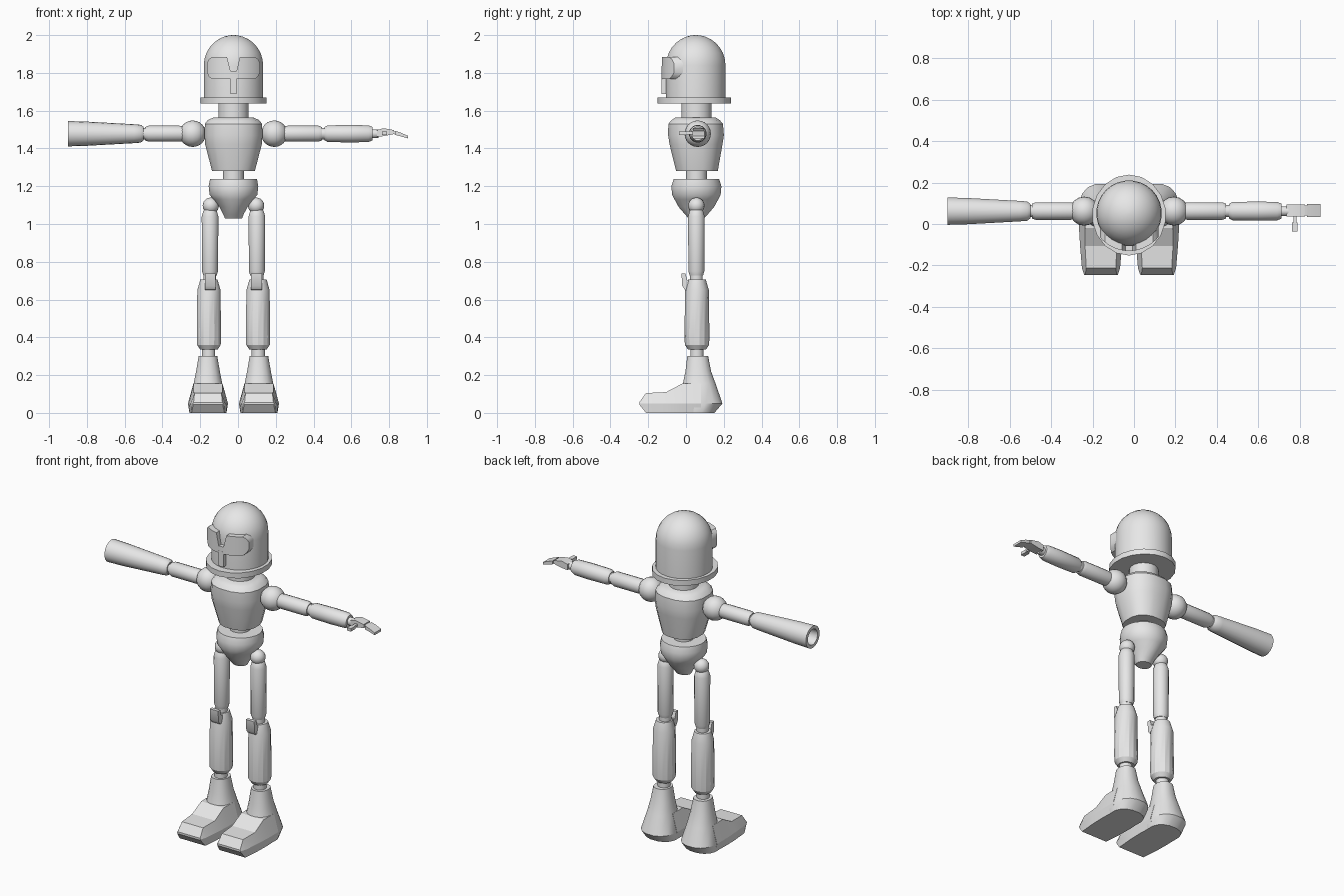
import bpy, bmesh, math

CX, CY = -0.024, 0.055      # body axis
ARM_Z = 1.478

grey = bpy.data.materials.new("plain_grey")
grey.diffuse_color = (0.8, 0.8, 0.8, 1)


def finish(name, bm, angle=32):
    bmesh.ops.recalc_face_normals(bm, faces=bm.faces)
    me = bpy.data.meshes.new(name)
    bm.to_mesh(me)
    bm.free()
    me.materials.append(grey)
    me.shade_smooth()
    me.set_sharp_from_angle(angle=math.radians(angle))
    ob = bpy.data.objects.new(name, me)
    bpy.context.collection.objects.link(ob)
    return ob


def skin(name, rings, angle=32):
    """Join closed rings of points and cap both ends."""
    bm = bmesh.new()
    vs = [[bm.verts.new(p) for p in r] for r in rings]
    n = len(rings[0])
    for a, b in zip(vs, vs[1:]):
        for i in range(n):
            j = (i + 1) % n
            bm.faces.new((a[i], a[j], b[j], b[i]))
    bm.faces.new(vs[0])
    bm.faces.new(vs[-1])
    return finish(name, bm, angle)


def loft(name, secs, c, axis="z", n=16, power=2.0, angle=32):
    """secs: (t, ru[, rv[, offset_v]]) elliptical sections along an axis."""
    rings = []
    for s in secs:
        t, ru = s[0], s[1]
        rv = s[2] if len(s) > 2 else ru
        dv = s[3] if len(s) > 3 else 0
        ring = []
        for i in range(n):
            a = 2 * math.pi * (i + 0.5) / n
            co, si = math.cos(a), math.sin(a)
            u = c[0] + ru * math.copysign(abs(co) ** (2 / power), co)
            v = c[1] + dv + rv * math.copysign(abs(si) ** (2 / power), si)
            ring.append((u, v, t) if axis == "z" else (t, u, v))
        rings.append(ring)
    return skin(name, rings, angle)


def ball(name, loc, r):
    bm = bmesh.new()
    bmesh.ops.create_uvsphere(bm, u_segments=16, v_segments=12, radius=r)
    bmesh.ops.translate(bm, verts=bm.verts, vec=loc)
    return finish(name, bm, 60)


def box_sections(name, secs):
    """secs along x: (x, y0, y1, z0, z1)."""
    return skin(name, [[(x, a, p), (x, b, p), (x, b, q), (x, a, q)]
                       for x, a, b, p, q in secs])


# Helmet: dome, brim, visor and nose strip
body = (CX, CY)
head = (CX, 0.052)
dome = [(1.65, 0.158), (1.84, 0.158)]
dome += [(1.84 + 0.16 * math.sin(a), 0.158 * math.cos(a))
         for a in [math.radians(d) for d in (12, 24, 36, 48, 60, 72, 82, 88.5)]]
loft("helmet_dome", dome, head, n=28)
loft("helmet_brim", [(1.637, 0.178, 0.195), (1.67, 0.178, 0.195)],
     (CX, 0.043), n=18)

half = [(0.016, 1.81, 1.767), (0.034, 1.884, 1.767), (0.06, 1.884, 1.767),
        (0.09, 1.884, 1.767), (0.115, 1.884, 1.767), (0.131, 1.872, 1.782),
        (0.141, 1.85, 1.803)]
cols = [(-x, a, b) for x, a, b in reversed(half)] + half
rings = []
for x, top, bot in cols:
    yo = head[1] - math.sqrt(0.182 ** 2 - x * x)
    yi = head[1] - math.sqrt(0.146 ** 2 - x * x)
    rings.append([(CX + x, yo, bot), (CX + x, yo, top),
                  (CX + x, yi, top), (CX + x, yi, bot)])
skin("visor", rings)
box_sections("nose_strip", [(CX - 0.016, -0.13, -0.09, 1.688, 1.78),
                            (CX + 0.016, -0.13, -0.09, 1.688, 1.78)])

# Neck, chest, waist, pelvis
loft("neck", [(1.54, 0.081), (1.65, 0.081)], body, n=20)
loft("chest", [(1.28, 0.115, 0.112, 0.003), (1.42, 0.152, 0.142, -0.002),
               (1.47, 0.156, 0.15, -0.002), (1.53, 0.154, 0.147, -0.004),
               (1.55, 0.138, 0.13, -0.004), (1.563, 0.11, 0.11, -0.004)],
     body, n=16, power=2.4)
loft("waist", [(1.22, 0.056), (1.29, 0.056)], body)
loft("pelvis", [(1.028, 0.045, 0.04), (1.05, 0.054, 0.06),
                (1.09, 0.075, 0.095), (1.13, 0.108, 0.117),
                (1.155, 0.128, 0.13), (1.2, 0.133, 0.134),
                (1.237, 0.126, 0.122)], body, n=20)

# Legs
for side, s in (("left", 1), ("right", -1)):
    def at(off):
        return (CX + s * off, CY)

    ball(side + "_hip_ball", (*at(0.120), 1.097), 0.043)
    loft(side + "_thigh", [(0.728, 0.036), (0.75, 0.043), (1.04, 0.045),
                           (1.07, 0.036), (1.085, 0.025)], at(0.124))
    loft(side + "_knee_joint", [(0.69, 0.034), (0.74, 0.034)], at(0.126))
    kx = CX + s * 0.122
    prof = [(-0.024, 0.738), (-0.003, 0.738), (0.008, 0.7), (0.02, 0.7),
            (0.02, 0.65), (-0.006, 0.652), (-0.02, 0.672)]
    skin(side + "_knee_pad", [[(kx + d, y, z) for y, z in prof]
                              for d in (-0.028, 0.028)])
    loft(side + "_shin", [(0.335, 0.047), (0.36, 0.064), (0.4, 0.066),
                          (0.65, 0.063), (0.705, 0.047)],
         (at(0.130)[0], 0.058), n=14, angle=25)
    loft(side + "_ankle", [(0.28, 0.036), (0.345, 0.036)],
         (at(0.132)[0], 0.058))

    # Foot: flared boot shaft plus a toe wedge
    fx = CX + s * 0.135
    loft(side + "_boot", [(0.0, 0.098, 0.09, 0.0), (0.05, 0.106, 0.12, 0.013),
                          (0.155, 0.077, 0.088, 0.008),
                          (0.22, 0.064, 0.069, 0.003), (0.302, 0.05, 0.056)],
         (fx, 0.062), n=16, power=2.3)
    toe = []
    for y, wb, wm, wt, zb, zm, zt in (
            (0.08, 0.094, 0.106, 0.077, 0.0, 0.05, 0.155),
            (-0.02, 0.098, 0.106, 0.076, 0.0, 0.05, 0.155),
            (-0.105, 0.096, 0.101, 0.077, 0.0, 0.05, 0.11),
            (-0.212, 0.087, 0.092, 0.071, 0.0, 0.05, 0.105),
            (-0.247, 0.078, 0.08, 0.076, 0.044, 0.05, 0.056)):
        toe.append([(fx + wb, y, zb), (fx + wm, y, zm), (fx + wt, y, zt),
                    (fx - wt, y, zt), (fx - wm, y, zm), (fx - wb, y, zb)])
    skin(side + "_toe", toe, 20)

# Arms: shared shoulder, upper arm and elbow
AY = 0.062
arm = (AY, ARM_Z)
for side, s in (("left", 1), ("right", -1)):
    ball(side + "_shoulder_ball", (CX + s * 0.216, AY, ARM_Z), 0.07)

    def out(secs):
        return [(CX + s * t, r) for t, r in secs]

    loft(side + "_upper_arm", out([(0.25, 0.038), (0.285, 0.043),
                                   (0.45, 0.043), (0.468, 0.036)]), arm, "x")
    loft(side + "_elbow", out([(0.44, 0.03), (0.51, 0.03)]), arm, "x")

# Right forearm is a hollow cannon
loft("cannon_forearm", [(-0.5, 0.036), (-0.515, 0.047), (-0.55, 0.05),
                        (-0.8, 0.064), (-0.9, 0.067), (-0.9, 0.047),
                        (-0.78, 0.04)], arm, "x", n=18)

# Left forearm and hand
loft("left_forearm", [(0.457, 0.035), (0.475, 0.045), (0.6, 0.047),
                      (0.69, 0.045), (0.712, 0.036)], arm, "x")
loft("left_wrist", [(0.70, 0.024), (0.745, 0.024)], arm, "x", n=12)
box_sections("palm", [(0.735, 0.036, 0.095, 1.462, 1.497),
                      (0.77, 0.036, 0.095, 1.465, 1.507),
                      (0.825, 0.036, 0.095, 1.476, 1.497)])
box_sections("finger_joint", [(0.81, 0.042, 0.089, 1.478, 1.495),
                              (0.85, 0.042, 0.089, 1.472, 1.484)])
box_sections("fingers", [(0.835, 0.034, 0.097, 1.471, 1.492),
                         (0.865, 0.034, 0.097, 1.463, 1.482),
                         (0.9, 0.034, 0.097, 1.453, 1.467)])
box_sections("thumb_base", [(0.768, 0.0, 0.05, 1.475, 1.489),
                            (0.784, 0.0, 0.05, 1.475, 1.489)])
box_sections("thumb_tip", [(0.762, -0.036, 0.008, 1.471, 1.489),
                           (0.788, -0.036, 0.008, 1.471, 1.489)])
